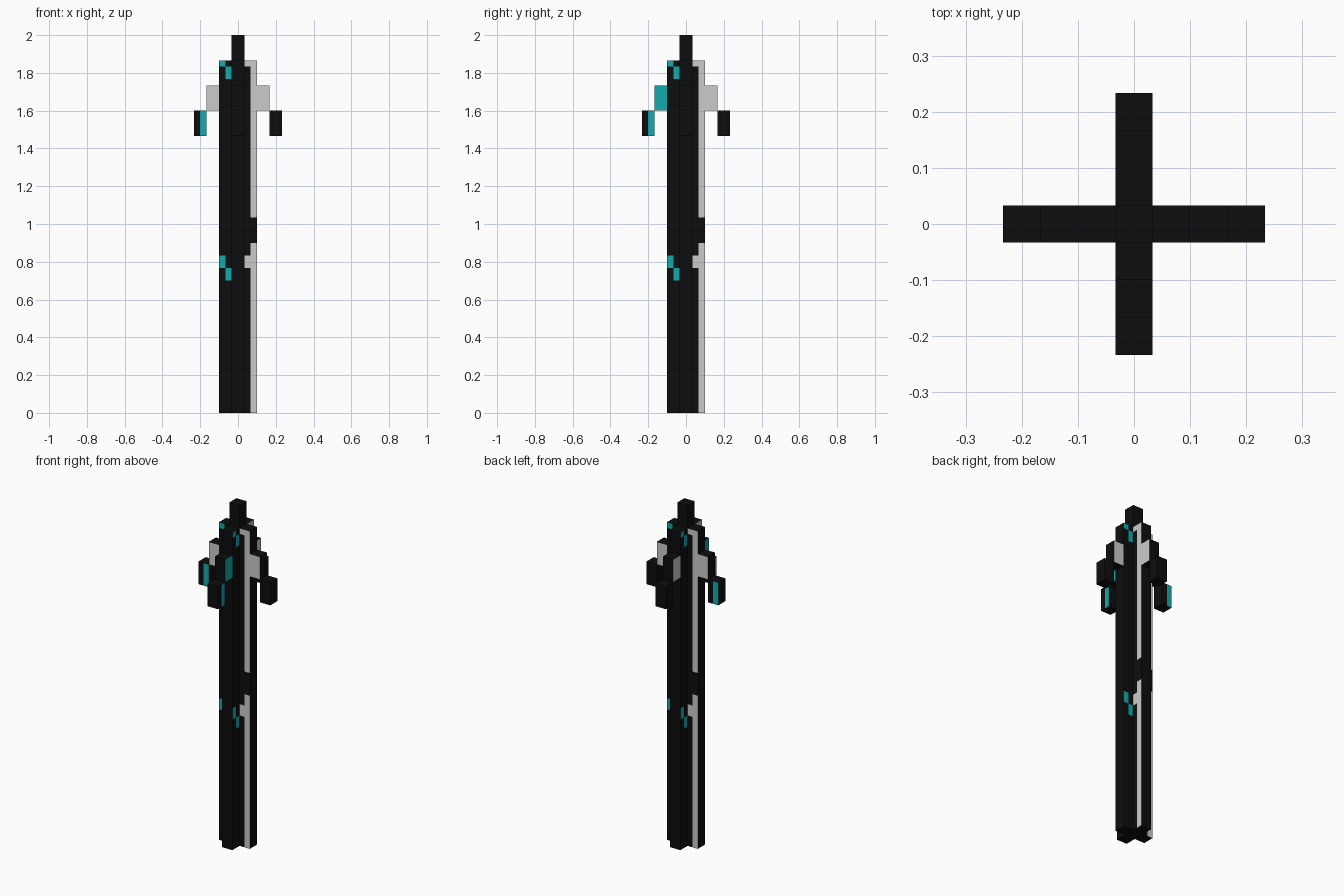
import bpy, bmesh
from mathutils import Vector, Matrix

cube = bpy.data.objects.get("Cube")
if cube:
    bpy.data.objects.remove(cube, do_unlink=True)

U = 2 / 30          # one block
H = U / 2           # one painted square
BLACK, GREY, TEAL = range(3)


def make_material(name, rgb):
    mat = bpy.data.materials.new(name)
    mat.use_nodes = True
    mat.diffuse_color = (*rgb, 1)
    mat.node_tree.nodes["Principled BSDF"].inputs["Base Color"].default_value = (*rgb, 1)
    return mat


MATERIALS = [make_material("black", (0.004, 0.004, 0.004)),
             make_material("light grey", (0.6, 0.6, 0.6)),
             make_material("teal", (0.006, 0.41, 0.42))]


def finish(name, bm, rule):
    """Paint each face by the rule and add the object."""
    bmesh.ops.recalc_face_normals(bm, faces=bm.faces)
    for f in bm.faces:
        f.material_index = rule(f.calc_center_median(), f.normal)
    mesh = bpy.data.meshes.new(name)
    bm.to_mesh(mesh)
    bm.free()
    for mat in MATERIALS:
        mesh.materials.append(mat)
    obj = bpy.data.objects.new(name, mesh)
    bpy.context.collection.objects.link(obj)
    return obj


def cut(bm, co, normal):
    bmesh.ops.bisect_plane(bm, geom=bm.verts[:] + bm.edges[:] + bm.faces[:],
                           plane_co=co, plane_no=normal)


def block(name, center, height, rule, cuts=(), turn=0):
    """One box, optionally cut for painting, turned in quarter turns."""
    bm = bmesh.new()
    bmesh.ops.create_cube(bm, size=1)
    bmesh.ops.scale(bm, vec=(U, U, height), verts=bm.verts)
    bmesh.ops.translate(bm, vec=center, verts=bm.verts)
    for x in cuts:
        cut(bm, (x, 0, 0), (1, 0, 0))
    obj = finish(name, bm, rule)
    obj.data.transform(Matrix.Rotation(turn * 1.5707963, 4, "Z"))


def shaft_rule(c, n):
    """The same pattern seen from each of the four sides."""
    if abs(n.z) > 0.5:
        return BLACK
    across = c.dot(Vector((-n.y, n.x, 0))) / H
    row = c.z / H
    patch = row % 32                      # pattern repeats up the shaft
    if 23 < patch < 25 and across < -2:
        return TEAL
    if 21 < patch < 23 and -2 < across < -1:
        return TEAL
    if 23 < patch < 25 and across > 1:
        return GREY
    if across > 1.9 and not 27 < row < 31:
        return GREY
    return BLACK


# Shaft: plus-shaped profile pulled up
bm = bmesh.new()
corner = [Vector((1.5 * U, -H, 0)), Vector((1.5 * U, H, 0)), Vector((H, H, 0))]
profile = [Matrix.Rotation(k * 1.5707963, 3, "Z") @ p for k in range(4) for p in corner]
base = bm.faces.new([bm.verts.new(p) for p in profile])
top = bmesh.ops.extrude_face_region(bm, geom=[base])["geom"]
bmesh.ops.translate(bm, vec=(0, 0, 28 * U),
                    verts=[v for v in top if isinstance(v, bmesh.types.BMVert)])
for row in (21, 23, 25, 27, 31, 53, 55):
    cut(bm, (0, 0, row * H), (0, 0, 1))
for side in (-1.95 * H, 1.95 * H):
    cut(bm, (side, 0, 0), (1, 0, 0))
    cut(bm, (0, side, 0), (0, 1, 0))
finish("shaft", bm, shaft_rule)

# Point on top
block("top_point", (0, 0, 29 * U), 2 * U, lambda c, n: BLACK)

# Four stepped prongs, built along +x and turned into place
for turn, side in enumerate(("left", "back", "right", "front")):
    flank = TEAL if side == "front" else GREY
    block(side + "_shoulder", (2 * U, 0, 25 * U), 2 * U,
          lambda c, n: flank if abs(n.y) > 0.5 else BLACK, turn=turn)

    def tip_rule(c, n):
        # one flank is teal on its inner half, the other on its outer half
        if side in ("right", "front") and abs(n.y) > 0.5:
            if (c.x < 3 * U) == (n.y > 0):
                return TEAL
        return BLACK
    block(side + "_tip", (3 * U, 0, 23 * U), 2 * U, tip_rule, cuts=(3 * U,), turn=turn)
